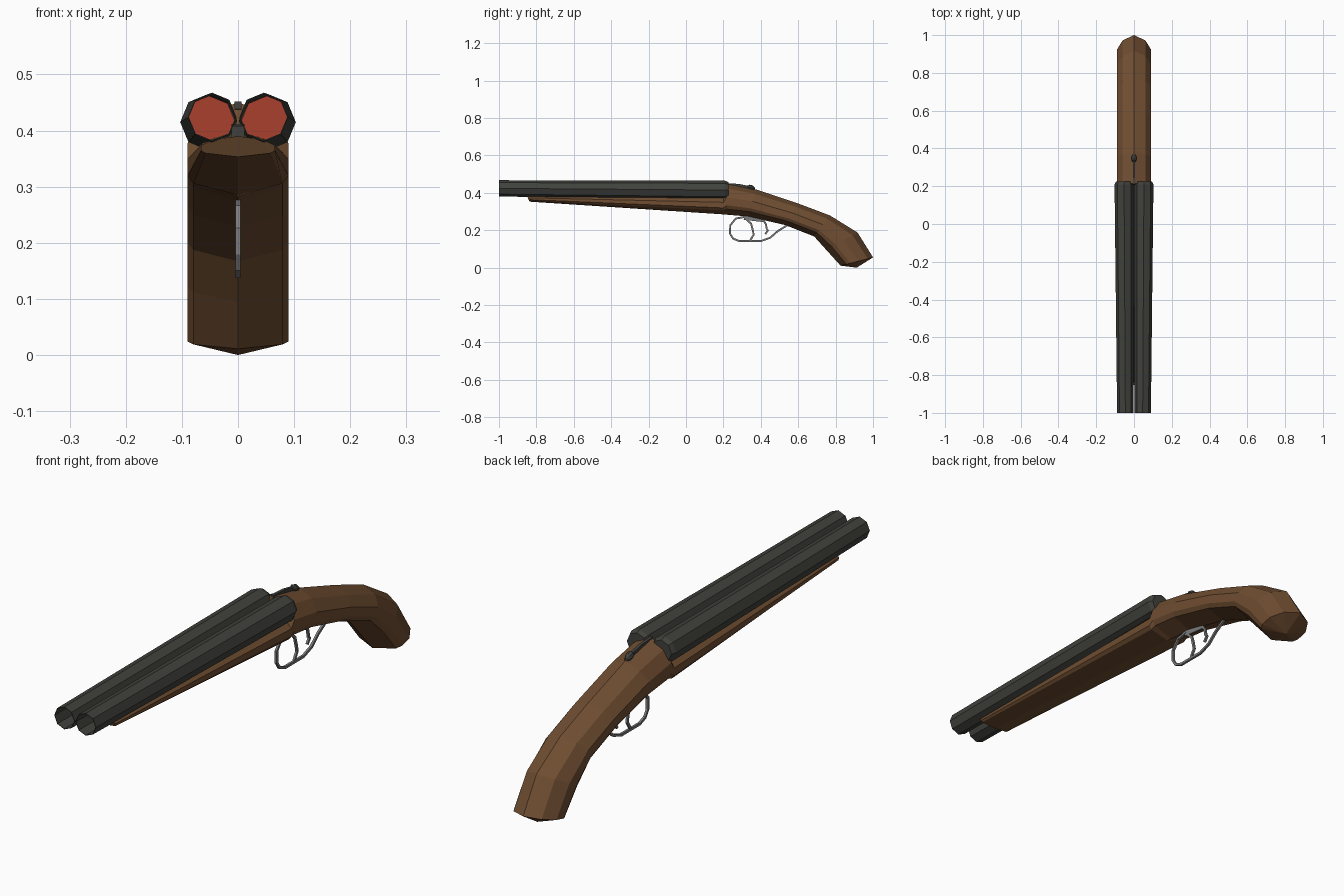
import bpy, bmesh, math
from mathutils import Vector

if "Cube" in bpy.data.objects:
    bpy.data.objects.remove(bpy.data.objects["Cube"])


def material(name, rgb):
    m = bpy.data.materials.new(name)
    m.diffuse_color = (*rgb, 1)
    m.use_nodes = True
    m.node_tree.nodes["Principled BSDF"].inputs["Base Color"].default_value = m.diffuse_color
    return m


WOOD = material("brown wood", (0.16, 0.075, 0.031))
IRON = material("dark gunmetal", (0.052, 0.054, 0.046))
STEEL = material("grey steel", (0.2, 0.2, 0.2))
RED = material("red shell", (0.40, 0.05, 0.027))


def make(name, bm, *mats):
    bmesh.ops.recalc_face_normals(bm, faces=bm.faces)
    me = bpy.data.meshes.new(name)
    bm.to_mesh(me)
    bm.free()
    for m in mats:
        me.materials.append(m)
    ob = bpy.data.objects.new(name, me)
    bpy.context.collection.objects.link(ob)
    return ob


def loft(bm, rings):
    """Skin closed rings of points; returns vertex rings."""
    vr = [[bm.verts.new(p) for p in r] for r in rings]
    n = len(vr[0])
    for a, b in zip(vr, vr[1:]):
        for i in range(n):
            j = (i + 1) % n
            bm.faces.new((a[i], a[j], b[j], b[i]))
    return vr


def octagon(cx, y, cz, r):
    return [(cx + r * math.sin(k * math.pi / 4), y, cz + r * math.cos(k * math.pi / 4))
            for k in range(8)]


def ribbon(name, pts, half, width, mat):
    """Flat bar swept along a path in the y-z plane."""
    pts = [Vector(p) for p in pts]
    rings = []
    for i, p in enumerate(pts):
        d = (pts[min(i + 1, len(pts) - 1)] - pts[max(i - 1, 0)]).normalized()
        n = Vector((-d.y, d.x)) * half
        a, b = p + n, p - n
        rings.append([(-width, a.x, a.y), (width, a.x, a.y),
                      (width, b.x, b.y), (-width, b.x, b.y)])
    bm = bmesh.new()
    vr = loft(bm, rings)
    bm.faces.new(vr[0])
    bm.faces.new(vr[-1])
    return make(name, bm, mat)


# Wooden stock and forend: top point, bottom point, half width per station
stations = [
    ((-0.853, 0.390), (-0.837, 0.353), 0.066),
    ((0.200, 0.400), (0.200, 0.285), 0.090),
    ((0.215, 0.451), (0.222, 0.283), 0.090),
    ((0.375, 0.418), (0.330, 0.274), 0.090),
    ((0.600, 0.343), (0.530, 0.228), 0.090),
    ((0.770, 0.279), (0.685, 0.167), 0.090),
    ((0.917, 0.188), (0.750, 0.095), 0.090),
    ((1.000, 0.055), (0.826, 0.011), 0.090),
]
half = [(0, 1), (0.67, 0.84), (1, 0.56), (1, 0.30), (0.88, 0.18), (0, 0)]
section = half + [(-x, t) for x, t in half[-2:0:-1]]
bm = bmesh.new()
rings = []
for top, bot, w in stations:
    T, B = Vector(top), Vector(bot)
    rings.append([(x * w, *B.lerp(T, t)) for x, t in section])
vr = loft(bm, rings)
bm.faces.new(vr[0])
tip = bm.verts.new((0, 0.912, 0.0))          # bulged butt end
for i, v in enumerate(vr[-1]):
    bm.faces.new((v, vr[-1][(i + 1) % len(section)], tip))
make("stock", bm, WOOD)

# Two barrels: tapered outside, thin open bore, closed rounded breech
for side, label in ((-1, "left"), (1, "right")):
    bm = bmesh.new()
    vr = loft(bm, [
        octagon(side * 0.0515, 0.15, 0.4155, 0.047),
        octagon(side * 0.046, -1.0, 0.424, 0.0415),
        octagon(side * 0.046, -1.0, 0.424, 0.0435),
        octagon(side * 0.0525, 0.208, 0.415, 0.0505),
        octagon(side * 0.0525, 0.226, 0.415, 0.043),
    ])
    bm.faces.new(vr[-1])
    make(label + "_barrel", bm, IRON)

    # Shell seated in the bore
    bm = bmesh.new()
    vr = loft(bm, [octagon(side * 0.0515, y, 0.4155, 0.0465) for y in (0.145, 0.16)])
    bm.faces.new(vr[0])
    bm.faces.new(vr[1])
    make(label + "_shell", bm, RED)

# Rib filling the gap below the barrels
ribbon("barrel_rib", [(-0.84, 0.396), (0.215, 0.40)], 0.012, 0.012, IRON)

# Top lever with a thumb knob
ribbon("top_lever", [(0.21, 0.445), (0.28, 0.441), (0.345, 0.428)], 0.007, 0.006, IRON)
bm = bmesh.new()
vr = loft(bm, [octagon(0, 0.328, 0.430, 0.007), octagon(0, 0.340, 0.430, 0.014),
               octagon(0, 0.355, 0.426, 0.014), octagon(0, 0.368, 0.420, 0.007)])
bm.faces.new(vr[0])
bm.faces.new(vr[-1])
make("lever_knob", bm, IRON)

# Trigger guard, plate and two triggers
ribbon("trigger_guard", [
    (0.315, 0.272), (0.265, 0.262), (0.236, 0.225), (0.236, 0.180), (0.252, 0.155),
    (0.285, 0.142), (0.400, 0.142), (0.450, 0.160), (0.490, 0.195), (0.550, 0.232)],
    0.005, 0.0045, STEEL)
ribbon("trigger_plate", [(0.31, 0.268), (0.42, 0.255)], 0.012, 0.004, STEEL)
for y0, s, label in ((0.318, 1.0, "front"), (0.405, 0.72, "rear")):
    ribbon(label + "_trigger", [
        (y0, 0.262), (y0 + 0.030 * s, 0.235), (y0 + 0.038 * s, 0.205),
        (y0 + 0.036 * s + 0.008, 0.262 - 0.085 * s), (y0 + 0.026 * s, 0.262 - 0.115 * s)],
        0.005, 0.004, STEEL)
